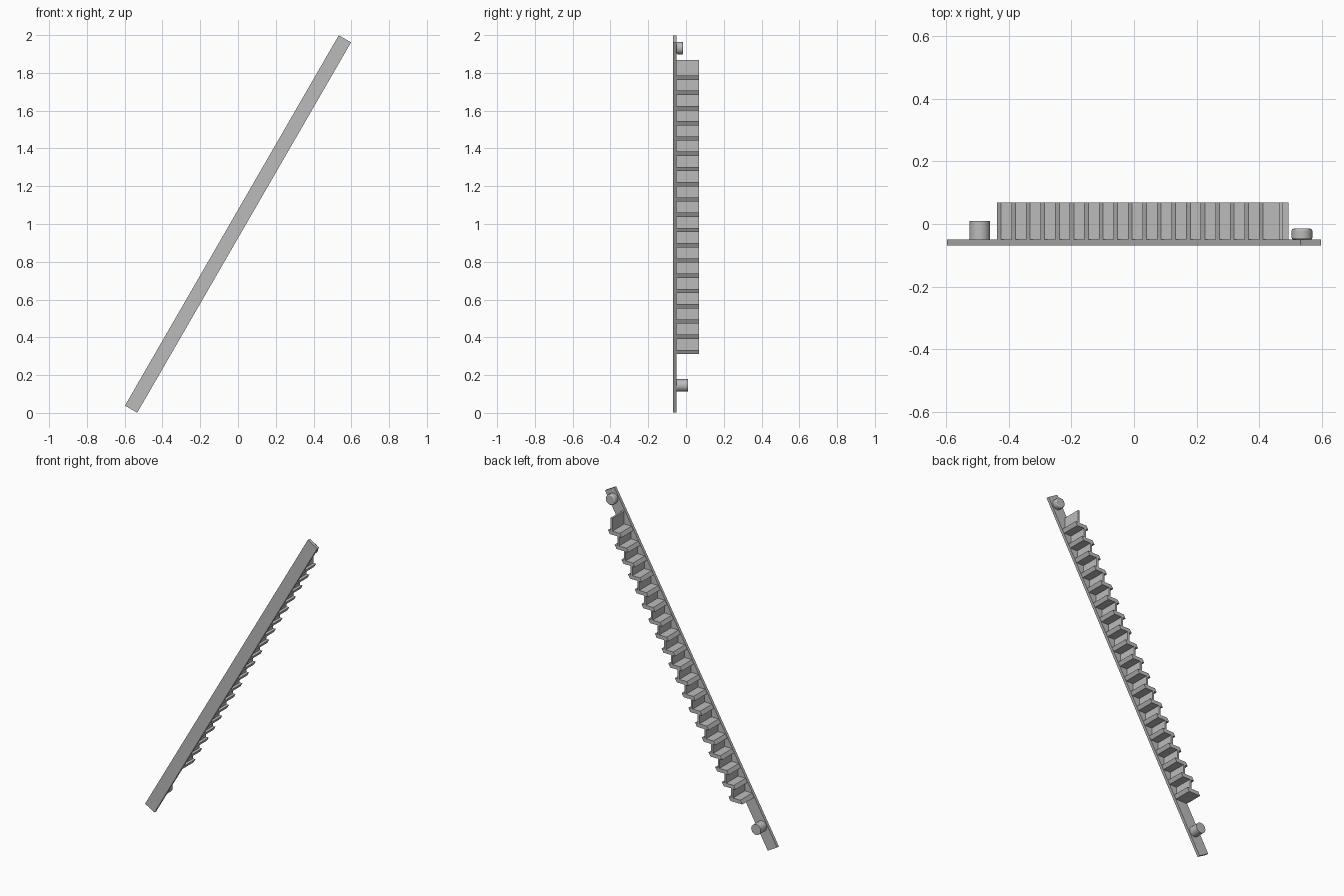
import bpy, bmesh, math
from mathutils import Vector

cube = bpy.data.objects.get("Cube")
if cube:
    bpy.data.objects.remove(cube)

grey = bpy.data.materials.new("plain grey")
grey.use_nodes = True
colour = (0.5, 0.5, 0.5, 1)
grey.diffuse_color = colour
grey.node_tree.nodes["Principled BSDF"].inputs["Base Color"].default_value = colour

# Slope frame: the strip rises at 60 degrees through its middle point
SLOPE = math.radians(60)
ALONG = Vector((math.cos(SLOPE), 0, math.sin(SLOPE)))
ACROSS = Vector((math.sin(SLOPE), 0, -math.cos(SLOPE)))
MIDDLE = Vector((0, 0, 1))
FRONT, PLATE_BACK, BACK = -0.068, -0.05, 0.068


def add_prism(bm, outline, y0, y1):
    """Extrude an (x, z) outline from y0 to y1."""
    face = bm.faces.new([bm.verts.new((x, y0, z)) for x, z in outline])
    new = bmesh.ops.extrude_face_region(bm, geom=[face])["geom"]
    verts = [v for v in new if isinstance(v, bmesh.types.BMVert)]
    bmesh.ops.translate(bm, verts=verts, vec=(0, y1 - y0, 0))


def finish(name, bm):
    bmesh.ops.recalc_face_normals(bm, faces=bm.faces)
    mesh = bpy.data.meshes.new(name)
    bm.to_mesh(mesh)
    bm.free()
    mesh.materials.append(grey)
    obj = bpy.data.objects.new(name, mesh)
    bpy.context.collection.objects.link(obj)
    return obj


# Sloping side plate
bm = bmesh.new()
corners = [MIDDLE + ALONG * a * 1.132 + ACROSS * b * 0.0375
           for a, b in ((-1, -1), (1, -1), (1, 1), (-1, 1))]
add_prism(bm, [(c.x, c.z) for c in corners], FRONT, PLATE_BACK)
finish("side_plate", bm)

# Flight of treads, ends cut parallel to the slope, with upright risers
STEPS, RISE, THICK, HALF, RISER = 19, 0.0807, 0.023, 0.041, 0.006
RUN = RISE / math.tan(SLOPE)
treads, risers = bmesh.new(), bmesh.new()


def centre_x(z):
    return (z - 1) / math.tan(SLOPE)


for i in range(STEPS):
    low = 0.311 + i * RISE
    top = low + THICK
    a, b = centre_x(low), centre_x(top)
    add_prism(treads, [(a - HALF, low), (a + HALF, low), (b + HALF, top), (b - HALF, top)],
              PLATE_BACK, BACK)
    x = (a + b) / 2 + RUN / 2
    end = low + RISE + (THICK if i == STEPS - 1 else 0)
    add_prism(risers, [(x - RISER, top), (x + RISER, top), (x + RISER, end), (x - RISER, end)],
              PLATE_BACK, BACK)
finish("treads", treads)
finish("risers", risers)


# Round pegs at both ends of the plate
def peg(name, distance, y_end, bevel):
    spot = MIDDLE + ALONG * distance
    depth = y_end - PLATE_BACK
    bpy.ops.mesh.primitive_cylinder_add(
        vertices=32, radius=0.033, depth=depth, rotation=(math.pi / 2, 0, 0),
        location=(spot.x, PLATE_BACK + depth / 2, spot.z))
    obj = bpy.context.object
    obj.name = name
    obj.data.materials.append(grey)
    if bevel:
        mod = obj.modifiers.new("soft rim", "BEVEL")
        mod.width, mod.segments = bevel, 2
    bpy.ops.object.shade_smooth_by_angle(angle=math.radians(30))


peg("lower_peg", -0.987, 0.01, 0)
peg("upper_peg", 1.075, -0.015, 0.006)
